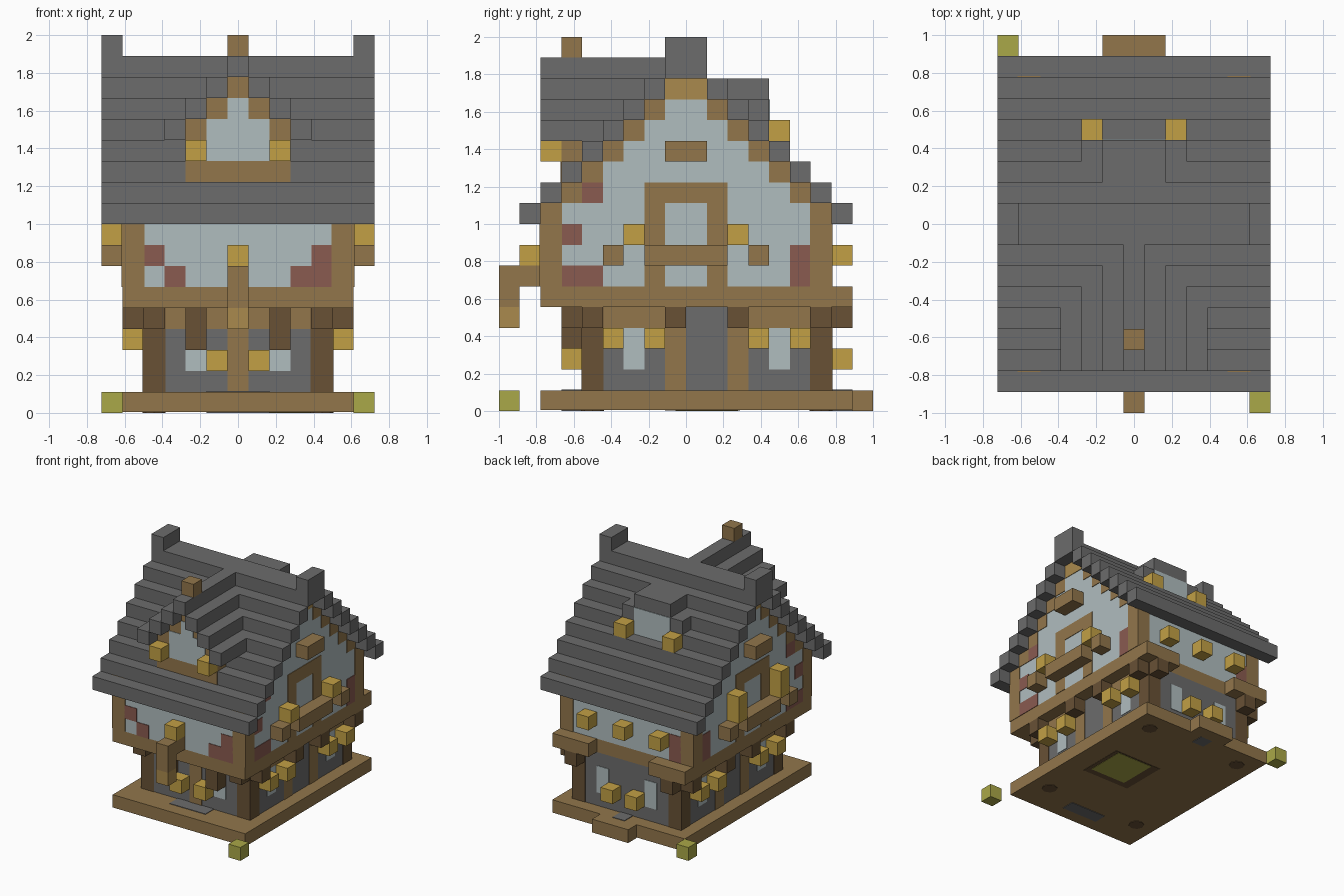
import bpy
import bmesh

cube = bpy.data.objects.get("Cube")
if cube:
    bpy.data.objects.remove(cube, do_unlink=True)

UNIT = 1 / 9      # edge of one building block
THIN = 0.04       # thickness of painted panels, in blocks
EAVE = 9          # height of the lowest roof course
UPPER = 5.5       # half width of the upper storey
LOWER = 4.5       # half width of the ground storey
FRONT, BACK = -7, 7


def make_material(name, hexcode):
    channels = [int(hexcode[i:i + 2], 16) / 255 for i in (0, 2, 4)]
    linear = [c / 12.92 if c < 0.04 else ((c + 0.055) / 1.055) ** 2.4 for c in channels]
    material = bpy.data.materials.new(name)
    material.use_nodes = True
    colour = (*linear, 1)
    material.diffuse_color = colour
    material.node_tree.nodes["Principled BSDF"].inputs["Base Color"].default_value = colour
    return material


plaster = make_material("pale_plaster", "b0bdbf")
timber = make_material("brown_timber", "92764b")
dark = make_material("dark_timber", "685135")
slate = make_material("grey_slate", "6c6c6c")
lamp = make_material("lamp_yellow", "c2a045")
brick = make_material("red_brick", "8a5b50")
moss = make_material("moss_green", "aaa848")
tan = make_material("tan_timber", "aa8a4d")


def build(name, material, boxes):
    """One object made of boxes given as (low corner, high corner) in blocks."""
    bm = bmesh.new()
    for low, high in boxes:
        verts = bmesh.ops.create_cube(bm, size=1)["verts"]
        for v in verts:
            v.co = [(h if c > 0 else l) * UNIT for c, l, h in zip(v.co, low, high)]
    mesh = bpy.data.meshes.new(name)
    bm.to_mesh(mesh)
    bm.free()
    mesh.materials.append(material)
    obj = bpy.data.objects.new(name, mesh)
    bpy.context.scene.collection.objects.link(obj)
    return obj


def block(name, material, x, y, z, wide=1, deep=1, high=1, pair=False):
    """Box centred on x, starting at y and z; pair adds its mirror image."""
    centres = (x, -x) if pair else (x,)
    build(name, material, [((c - wide / 2, y, z), (c + wide / 2, y + deep, z + high))
                           for c in centres])


def side(name, material, y, z, wide=1, high=1, out=THIN, face=UPPER):
    """Matching pieces on the two gable sides."""
    block(name, material, face + out / 2, y, z, out, wide, high, pair=True)


def front(name, material, x, z, wide=1, high=1, out=THIN, face=FRONT, pair=False):
    block(name, material, x, face - out, z, wide, out, high, pair)


def back(name, material, x, z, wide=1, high=1, out=THIN, face=BACK, pair=False):
    block(name, material, x, face, z, wide, out, high, pair)


# Base, step, thresholds and ground markers
block("base", timber, 0, FRONT, THIN, 11, 15, 1 - THIN)
block("back_step", timber, 0, 8, 0, 3)
block("front_threshold", slate, 0, -6, 0, 3, 1, 1 + THIN)
block("back_threshold", slate, 0, 7, 0, 1, 1, 1 + THIN)
block("front_marker", moss, 6, -9, 0)
block("back_marker", moss, -6, 8, 0)
block("hearth_surround", dark, 1.8, -1, THIN / 2, 4, 3.6)
block("hearth", moss, 2, -0.5, 0, 3, 3)
for y in (-4.5, 6.5):
    for x in (-4, 4):
        bpy.ops.mesh.primitive_cylinder_add(vertices=8, radius=0.55 * UNIT, depth=THIN * UNIT,
                                            location=(x * UNIT, y * UNIT, THIN * UNIT / 2))
        foot = bpy.context.object
        foot.name = "post_foot"
        foot.data.materials.append(dark)

# Ground storey
block("ground_walls", slate, 0, -5, 1, 9, 12, 4)
for y in (-5, 6):
    block("corner_post", dark, 4, y - THIN, 1, 1 + 2 * THIN, 1 + 2 * THIN, 4, pair=True)
for y in (-1, 2):
    side("side_post", timber, y, 1, high=4, face=LOWER)
    side("side_bracket", dark, y, 4, out=1, face=LOWER)
for y in (-4, 3):
    side("side_beam", timber, y, 4, wide=3, face=LOWER)
    side("side_window", plaster, y + 1, 2, high=2, face=LOWER)
    for lamp_y in (y, y + 2):
        side("side_lamp", lamp, lamp_y, 3, out=1, face=LOWER)
front("front_post", timber, 0, 1, high=4, face=-5)
front("front_beam", timber, 2, 4, wide=3, face=-5, pair=True)
front("front_window", plaster, 1.5, 2, wide=2, face=-5, pair=True)
front("front_lamp", lamp, 1, 2, out=1, face=-5, pair=True)
front("front_bracket", dark, 2, 3, high=2, out=1, face=-5, pair=True)
back("back_window", plaster, 2, 2, high=2, pair=True)
back("back_lamp", lamp, 1, 2, out=1, pair=True)
# Corner brackets carrying the overhang
for y in (-5, 6):
    side("corner_bracket", dark, y, 4, out=1, face=LOWER)
front("front_corner_bracket", dark, 4, 4, out=1, face=-5, pair=True)
back("back_corner_bracket", dark, 4, 4, out=1, pair=True)

# Upper storey
block("floor_beam", timber, 0, FRONT, 5, 11, 14)
block("back_ledge", timber, 4, BACK, 5, 3, pair=True)
block("upper_walls", plaster, 0, FRONT, 6, 11, 14, 4)
for y in (FRONT, BACK - 1):
    block("upper_corner_post", timber, 5, y - THIN, 6, 1 + 2 * THIN, 1 + 2 * THIN, 4, pair=True)

# Exposed brick patches
front("front_brick", brick, -4, 7)
front("front_brick", brick, -3, 6)
front("front_brick", brick, 4, 6, high=2)
front("front_brick", brick, 3, 6)
back("back_brick", brick, -4, 6, high=2)
side("side_brick", brick, -6, 8)
side("side_brick", brick, -6, 6, wide=2)
side("side_brick", brick, -5, 10)
side("side_brick", brick, 5, 6, high=2)

# Hanging bracket, lamps on the front and back walls
block("hanging_arm", timber, 0, -9, 6, deep=2)
block("hanging_post", timber, 0, -9, 5)
block("hanging_end", tan, 0, -9, 4)
front("arm_lamp", lamp, 0, 7, out=1)
for x in (-3, 0, 3):
    back("eave_lamp", lamp, x, 7, out=1)

# Gable windows with rails, lamps and beam
side("window_head", timber, -2, 10, wide=4)
side("window_rail", timber, -2, 7, wide=4, out=1)
for s in (-1, 1):
    side("window_jamb", timber, 1.5 * s - 0.5, 6, high=4)
    side("rail_end", timber, 3.5 * s - 0.5, 7, out=1)
    side("gable_lamp", lamp, 2.5 * s - 0.5, 8, out=1)
    block("upper_gable_lamp", lamp, -6, 2.5 * s - 0.5, 9)
side("gable_beam", timber, -1, 12, wide=2, out=1)

# Stepped roof over the gable walls
for k in range(8):
    z, inner = EAVE + k, 7 - k
    for y in (inner, -inner - 1):
        block("roof_course", slate, 0, y, z, 13)
    if inner:
        block("gable_wall", plaster, 0, -inner, z, 11, 2 * inner)
    if 0 < k < 6:
        for y in (inner - 1, -inner):
            side("gable_trim", timber, y, z)
side("gable_peak", tan, -1, 15, wide=2)
block("ridge_cap", slate, 6, -1, 17, deep=2, pair=True)

# Front dormer: stepped roof, timber body and plaster face
block("dormer_ridge", slate, 0, FRONT, 16, deep=6)
for m in (1, 2, 3):
    block("dormer_course", slate, m, FRONT, 16 - m, deep=6 - m, pair=True)
    block("dormer_body", timber, 0, -6, 16 - m, 2 * m - 1, 5)
block("dormer_base", timber, 0, -6 - THIN, 11, 5, 3)
block("dormer_body_low", timber, 0, -6, 12, 5, 5)
front("dormer_plaster", plaster, 0, 12, wide=3, high=2, face=-6)
front("dormer_plaster_top", plaster, 0, 14, face=-6)
front("dormer_lamp", lamp, 2, 12, out=1, face=-6, pair=True)
block("chimney", timber, 0, -6, 17)

# Back dormer
block("back_dormer_roof", slate, 0, 2, 15, 3, 2)
block("back_dormer_cheek", slate, 2, 3, 14, pair=True)
block("back_dormer_wall", plaster, 0, 2, 13, 3, 2 + THIN, 2)
back("back_dormer_lamp", lamp, 2, 13, out=1, face=4, pair=True)
